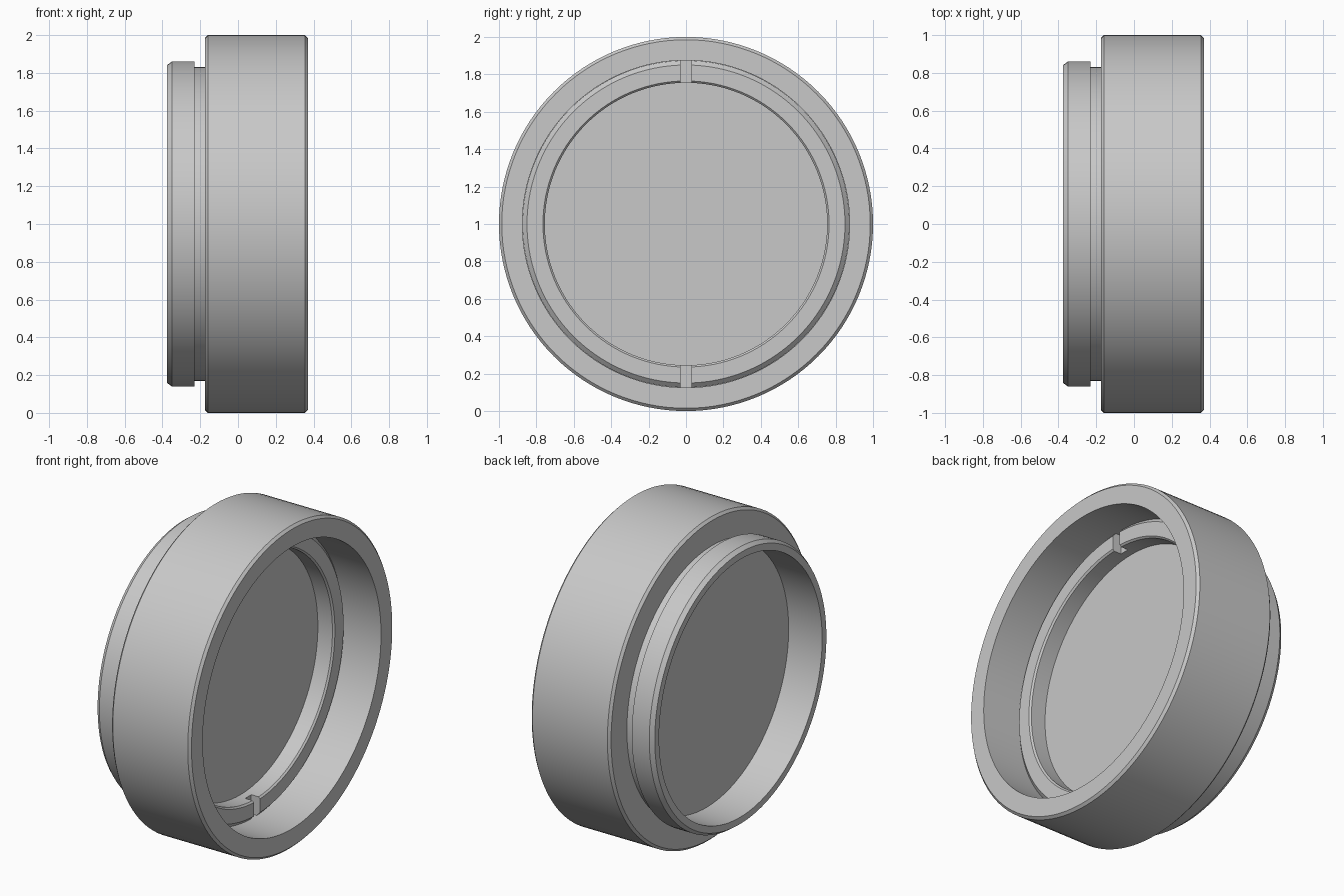
import bpy
import bmesh
import math
from mathutils import Matrix, Vector

cube = bpy.data.objects.get("Cube")
if cube:
    bpy.data.objects.remove(cube, do_unlink=True)

SEGMENTS = 128
CENTRE_Z = 1.0

grey = bpy.data.materials.new("light grey")
grey.use_nodes = True
grey.diffuse_color = (0.58, 0.58, 0.58, 1)
grey.node_tree.nodes["Principled BSDF"].inputs["Base Color"].default_value = (0.58, 0.58, 0.58, 1)


def finish(bm, name):
    """Turn a bmesh into a named object with outward normals."""
    bmesh.ops.recalc_face_normals(bm, faces=bm.faces)
    mesh = bpy.data.meshes.new(name)
    bm.to_mesh(mesh)
    bm.free()
    mesh.materials.append(grey)
    obj = bpy.data.objects.new(name, mesh)
    bpy.context.collection.objects.link(obj)
    return obj


def lathe(name, profile, solid=False):
    """Spin (x, radius) points about the x axis; a solid gets end caps."""
    bm = bmesh.new()
    rings = []
    for x, r in profile:
        angles = [2 * math.pi * i / SEGMENTS for i in range(SEGMENTS)]
        rings.append([bm.verts.new((x, r * math.cos(a), CENTRE_Z + r * math.sin(a))) for a in angles])
    pairs = list(zip(rings, rings[1:]))
    if solid:
        bm.faces.new(rings[0])
        bm.faces.new(rings[-1])
    else:
        pairs.append((rings[-1], rings[0]))
    for a, b in pairs:
        for i in range(SEGMENTS):
            j = (i + 1) % SEGMENTS
            bm.faces.new((a[i], a[j], b[j], b[i]))
    return finish(bm, name)


def activate(obj):
    bpy.ops.object.select_all(action="DESELECT")
    obj.select_set(True)
    bpy.context.view_layer.objects.active = obj


# Outer body: wide grip, narrow neck, mounting collar, stepped bore
body = lathe("ring_body", [
    (0.37, 0.985), (0.355, 1.0), (-0.16, 1.0), (-0.175, 0.985),
    (-0.175, 0.83), (-0.23, 0.83), (-0.23, 0.86), (-0.35, 0.86),
    (-0.375, 0.842), (-0.375, 0.80), (0.0, 0.80), (0.0, 0.875), (0.37, 0.875),
])

# Glass plate seated inside the bore
glass = lathe("glass_disc", [(-0.145, 0.803), (0.02, 0.803)], solid=True)

# Retaining ring with chamfered front edges
retainer = lathe("retaining_ring", [
    (0.015, 0.755), (0.12, 0.755), (0.13, 0.765),
    (0.13, 0.85), (0.108, 0.874), (0.015, 0.874),
])

# Two spanner slots cut through the retaining ring, top and bottom
bm = bmesh.new()
for side in (-1, 1):
    place = Matrix.Translation(Vector((0.12, 0, CENTRE_Z + side * 0.81)))
    bmesh.ops.create_cube(bm, size=1, matrix=place @ Matrix.Diagonal((0.10, 0.06, 0.20, 1)))
cutter = finish(bm, "slot_cutter")
cutter.hide_render = True
activate(retainer)
cut = retainer.modifiers.new("slots", "BOOLEAN")
cut.operation = "DIFFERENCE"
cut.solver = "EXACT"
cut.object = cutter
bpy.ops.object.modifier_apply(modifier=cut.name)
bpy.data.objects.remove(cutter, do_unlink=True)

# Smooth round walls, sharp rims
for part in (body, glass, retainer):
    activate(part)
    bpy.ops.object.shade_smooth_by_angle(angle=math.radians(30))
